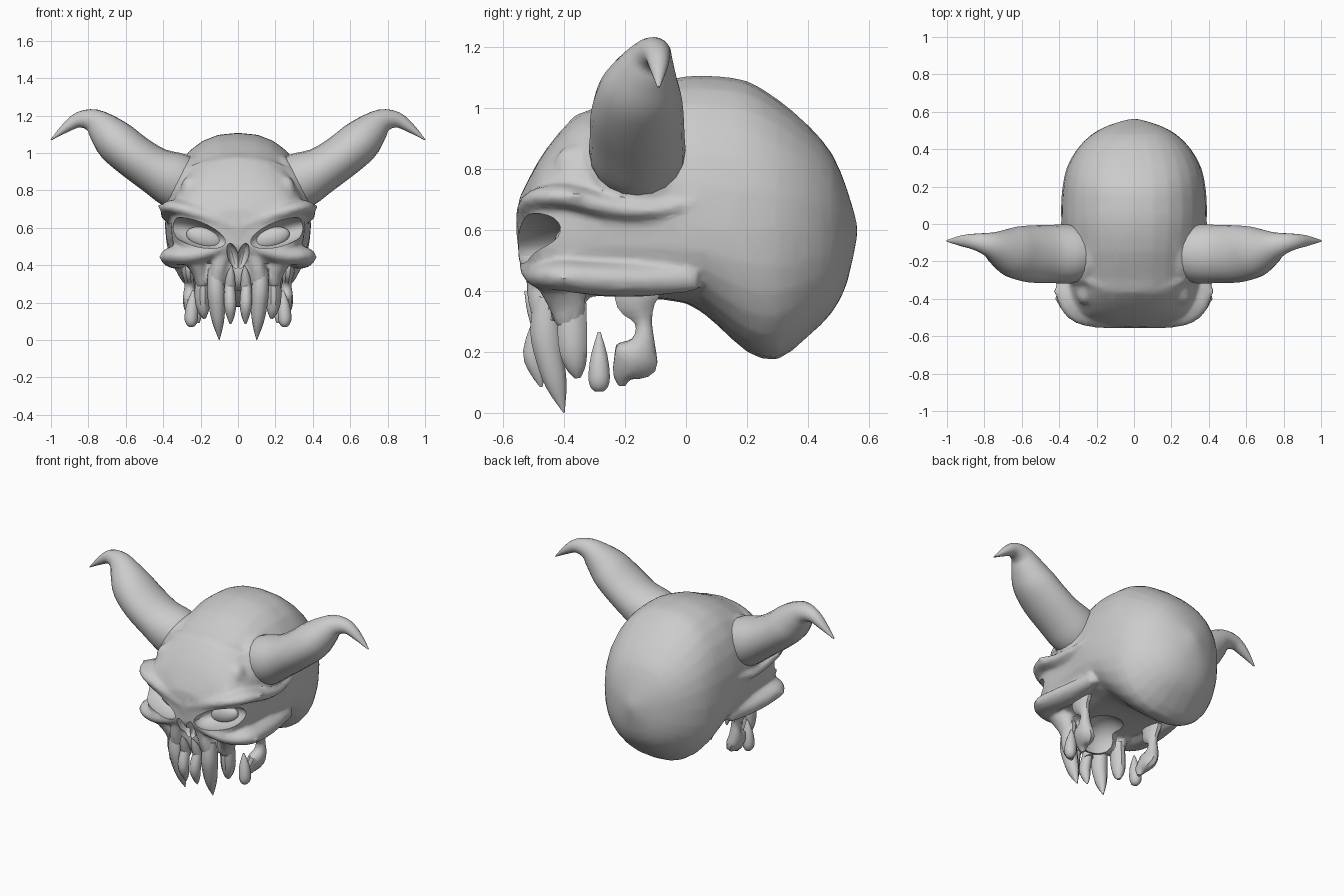
import bpy, bmesh, math
from mathutils import Vector, Matrix


def spline(rows, n):
    """Catmull-Rom interpolation of numeric rows."""
    out = []
    for i in range(len(rows) - 1):
        p = [rows[max(0, min(len(rows) - 1, i + k))] for k in (-1, 0, 1, 2)]
        for j in range(n):
            t = j / n
            out.append([0.5 * (2 * b + (c - a) * t + (2 * a - 5 * b + 4 * c - d) * t * t
                        + (3 * b - a - 3 * c + d) * t ** 3) for a, b, c, d in zip(*p)])
    return out + [list(rows[-1])]


def loft(bm, rings):
    vs = [[bm.verts.new(p) for p in r] for r in rings]
    n = len(vs[0])
    for a, b in zip(vs, vs[1:]):
        for i in range(n):
            bm.faces.new((a[i], a[(i + 1) % n], b[(i + 1) % n], b[i]))
    bm.faces.new(vs[0])
    bm.faces.new(vs[-1])


def tube(bm, rows, side=1, ref=(0, 1, 0), seg=12, n=3):
    """Tapered tube through rows of x, y, z, radius across, radius along ref."""
    rows = spline(rows, n)
    pts = [Vector((r[0] * side, r[1], r[2])) for r in rows]
    rings = []
    for i, r in enumerate(rows):
        t = (pts[min(i + 1, len(pts) - 1)] - pts[max(i - 1, 0)]).normalized()
        u = t.cross(Vector(ref)).normalized()
        v = u.cross(t)
        rings.append([pts[i] + u * max(r[3], .002) * math.cos(a) + v * max(r[4], .002) * math.sin(a)
                      for a in (2 * math.pi * k / seg for k in range(seg))])
    loft(bm, rings)


def blob(bm, loc, size, tilt=0, side=1):
    m = (Matrix.Translation((loc[0] * side, loc[1], loc[2]))
         @ Matrix.Rotation(-tilt * side, 4, 'Y') @ Matrix.Diagonal((*size, 1)))
    bmesh.ops.create_uvsphere(bm, u_segments=24, v_segments=14, radius=1, matrix=m)


def finish(bm, name):
    bmesh.ops.recalc_face_normals(bm, faces=bm.faces[:])
    me = bpy.data.meshes.new(name)
    bm.to_mesh(me)
    bm.free()
    ob = bpy.data.objects.new(name, me)
    bpy.context.collection.objects.link(ob)
    return ob


def select(ob):
    bpy.ops.object.select_all(action='DESELECT')
    ob.select_set(True)
    bpy.context.view_layer.objects.active = ob


def smooth(ob, angle=35):
    select(ob)
    bpy.ops.object.shade_smooth_by_angle(angle=math.radians(angle))


# Cranium: cross-sections from face to back (y, half width, widest z, top, bottom)
bm = bmesh.new()
sections = [
    (-.55, .12, .63, .70, .50), (-.51, .29, .60, .78, .43), (-.46, .335, .60, .865, .41),
    (-.37, .355, .60, .97, .39), (-.30, .36, .62, 1.0, .38), (-.15, .37, .63, 1.07, .375),
    (0, .388, .62, 1.105, .36), (.10, .39, .60, 1.105, .29), (.20, .382, .60, 1.09, .20),
    (.30, .36, .60, 1.03, .175), (.40, .305, .60, .945, .25), (.48, .225, .60, .85, .33),
    (.53, .13, .60, .73, .43), (.562, .02, .60, .62, .58)]
rings = []
for y, w, zc, top, bot in spline(sections, 2):
    ring = []
    low = .72 if y < .05 else .85              # fuller lower corners under the face
    for k in range(28):
        c, s = math.cos(k * math.tau / 28), math.sin(k * math.tau / 28)
        h, e = (top - zc, .87) if s > 0 else (zc - bot, low)
        ring.append((w * math.copysign(abs(c) ** e, c), y, zc + h * math.copysign(abs(s) ** e, s)))
    rings.append(ring)
loft(bm, rings)

# Bone ridges, nose bridge and upper jaw fused into the cranium
brow = [(.02, -.51, .605, .05, .035), (.15, -.505, .655, .055, .04), (.28, -.47, .70, .07, .04),
        (.34, -.39, .71, .075, .04), (.35, -.25, .675, .065, .04), (.345, -.1, .665, .065, .035),
        (.355, .06, .70, .03, .02)]
cheek = [(.02, -.51, .535, .035, .025), (.12, -.495, .48, .055, .035), (.24, -.465, .45, .065, .045),
         (.33, -.41, .45, .08, .05), (.34, -.3, .44, .075, .055), (.325, -.15, .435, .075, .055),
         (.34, .04, .44, .03, .04)]
ridge = [(-.01, -.345, .955, .035, .03), (.15, -.33, .935, .035, .03), (.26, -.29, .90, .03, .03)]
for s in (1, -1):
    tube(bm, brow, s, (0, 0, 1))
    tube(bm, cheek, s, (0, 0, 1))
    tube(bm, ridge, s, (0, 0, 1))
    tube(bm, [(.33, -.40, .705, .035, .06), (.42, -.34, .715, .006, .03)], s)   # brow tip
    tube(bm, [(.33, -.42, .45, .04, .06), (.415, -.38, .44, .008, .03)], s)     # cheek tip
    blob(bm, (.30, -.155, .84), (.06, .175, .165), .5, s)      # horn collar
    blob(bm, (.27, -.37, .82), (.035, .06, .06), .3, s)        # temple bump
    tube(bm, [(.06, -.49, .52, .035, .035), (.10, -.475, .40, .045, .05),
              (.12, -.45, .29, .045, .05)], s)                 # jaw pillar
    tube(bm, [(.24, -.43, .45, .06, .07), (.20, -.39, .36, .045, .065),
              (.19, -.38, .28, .035, .045)], s)                # side of jaw
tube(bm, [(0, -.49, .71, .015, .03), (0, -.53, .65, .035, .025),
          (0, -.535, .56, .035, .02), (0, -.50, .49, .02, .02)])
blob(bm, (0, -.40, .37), (.19, .09, .11))
skull = finish(bm, "skull")
rm = skull.modifiers.new("fuse", 'REMESH')
rm.mode, rm.voxel_size = 'VOXEL', .012
sm = skull.modifiers.new("soften", 'SMOOTH')
sm.factor, sm.iterations = .5, 8
skull.modifiers.new("reduce", 'DECIMATE').ratio = .15

# Eye sockets, nose opening and hollow palate
bm = bmesh.new()
for s in (1, -1):
    blob(bm, (.225, -.50, .57), (.18, .125, .068), .32, s)
    blob(bm, (.025, -.54, .44), (.03, .08, .08), -.25, s)
blob(bm, (0, -.27, .28), (.15, .15, .15))
cutter = finish(bm, "hollow_cutter")
cutter.hide_render = True
bo = skull.modifiers.new("hollows", 'BOOLEAN')
bo.operation, bo.solver, bo.object, bo.use_self = 'DIFFERENCE', 'EXACT', cutter, True
select(skull)
bpy.ops.object.convert(target='MESH')
bpy.data.objects.remove(cutter)
smooth(skull, 30)

# Paired parts: rows of x, y, z and two radii
horn = [(.26, -.155, .82, .14, .14), (.34, -.16, .855, .15, .158), (.45, -.16, .91, .125, .155),
        (.56, -.16, .985, .118, .152), (.65, -.15, 1.06, .115, .135), (.715, -.13, 1.125, .092, .10),
        (.775, -.11, 1.172, .064, .066), (.85, -.095, 1.177, .042, .044),
        (.92, -.09, 1.135, .026, .03), (1.0, -.09, 1.07, .003, .005)]
teeth = {
    "fang": [(.12, -.455, .38, .04, .045), (.118, -.46, .27, .047, .054), (.112, -.447, .18, .044, .048),
             (.106, -.425, .09, .03, .036), (.10, -.40, 0, .002, .002)],
    "incisor": [(.045, -.47, .31, .025, .03), (.042, -.50, .2, .033, .037), (.04, -.485, .13, .022, .025),
                (.04, -.475, .085, .004, .004)],
    "premolar": [(.185, -.375, .36, .04, .05), (.19, -.372, .23, .042, .05),
                 (.185, -.362, .155, .03, .036), (.18, -.355, .115, .008, .01)],
    "molar": [(.24, -.285, .265, .005, .005), (.245, -.285, .19, .03, .028),
              (.25, -.285, .12, .036, .037), (.25, -.285, .085, .027, .03), (.25, -.285, .07, .012, .014)],
    "nasal_spine": [(.045, -.47, .26, .03, .03), (.04, -.50, .34, .024, .024),
                    (.035, -.528, .40, .003, .003)],
    "jaw_strut": [(.27, -.16, .41, .04, .08), (.267, -.16, .36, .035, .07), (.26, -.14, .30, .026, .03),
                  (.258, -.14, .235, .036, .04), (.245, -.165, .18, .045, .08),
                  (.225, -.205, .13, .033, .04), (.215, -.21, .09, .01, .012)],
}
for s, tag in ((1, "right"), (-1, "left")):
    bm = bmesh.new()
    tube(bm, horn, s, seg=20, n=3)
    smooth(finish(bm, "horn_" + tag))
    for name, rows in teeth.items():
        bm = bmesh.new()
        tube(bm, rows, s, seg=10)
        smooth(finish(bm, name + "_" + tag), 40)
    bm = bmesh.new()
    blob(bm, (.18, -.395, .545), (.10, .04, .055), .3, s)
    smooth(finish(bm, "socket_lump_" + tag))
